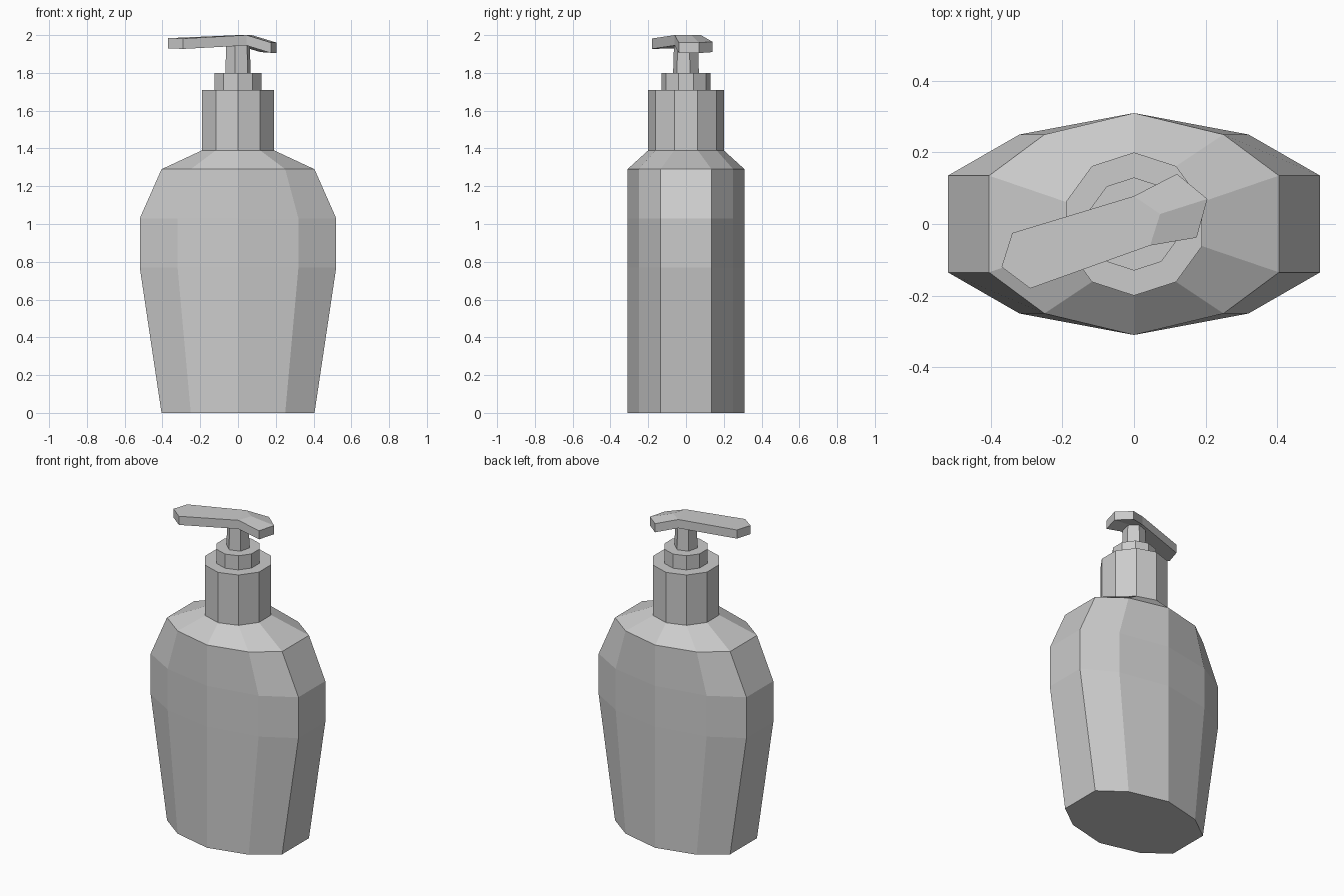
import bpy
import bmesh
import math

cube = bpy.data.objects.get("Cube")
if cube:
    bpy.data.objects.remove(cube)

grey = bpy.data.materials.new("light_grey_plastic")
grey.use_nodes = True
GREY = (0.6, 0.6, 0.6, 1)
grey.diffuse_color = GREY
grey.node_tree.nodes["Principled BSDF"].inputs["Base Color"].default_value = GREY


def finish(name, bm):
    bmesh.ops.recalc_face_normals(bm, faces=bm.faces)
    mesh = bpy.data.meshes.new(name)
    bm.to_mesh(mesh)
    bm.free()
    mesh.materials.append(grey)
    bpy.context.collection.objects.link(bpy.data.objects.new(name, mesh))


def loft(name, rings):
    """Join rings of points with side faces and close both ends."""
    bm = bmesh.new()
    loops = [[bm.verts.new(p) for p in ring] for ring in rings]
    n = len(loops[0])
    for low, high in zip(loops, loops[1:]):
        for i in range(n):
            j = (i + 1) % n
            bm.faces.new((low[i], low[j], high[j], high[i]))
    bm.faces.new(loops[0])
    bm.faces.new(loops[-1])
    finish(name, bm)


def circle(radius, z, sides=10, start=-90):
    angles = [math.radians(start + 360 * i / sides) for i in range(sides)]
    return [(radius * math.cos(a), radius * math.sin(a), z) for a in angles]


def oval(wide, mid, z):
    """Ten-sided flattened outline, mirrored from one quarter."""
    right = [(mid, -0.25), (wide, -0.135), (wide, 0.135), (mid, 0.25)]
    left = [(-x, -y) for x, y in right]
    return [(x, y, z) for x, y in [(0, -0.31)] + right + [(0, 0.31)] + left]


# Bottle: tapered foot, wide waist, sloping shoulder
loft("bottle_body", [oval(0.405, 0.25, 0), oval(0.52, 0.32, 0.77),
                     oval(0.52, 0.32, 1.03), oval(0.405, 0.25, 1.29),
                     circle(0.2, 1.39)])

# Collar, upper ring and pump stem
loft("screw_collar", [circle(0.2, 1.39), circle(0.2, 1.71)])
loft("collar_ring", [circle(0.13, 1.71), circle(0.13, 1.8)])
loft("pump_stem", [circle(0.07, 1.8, 6, 17), circle(0.065, 1.96, 6, 17)])

# Pump head: long spout bar and a short drooping thumb rest
outline = [(-0.37, -0.12, 1.985), (-0.29, -0.18, 1.982), (0.045, -0.06, 2),
           (0.175, -0.038, 1.96), (0.205, 0.07, 1.96), (0.12, 0.14, 1.965),
           (0, 0.078, 2), (-0.34, -0.025, 1.985)]
ridge = (0.073, 0.028, 2)
bm = bmesh.new()
top = [bm.verts.new(p) for p in outline + [ridge]]
bottom = [bm.verts.new((x, y, z - 0.055)) for x, y, z in outline + [ridge]]
for layer in (top, bottom):
    for face in ((0, 1, 2, 6, 7), (2, 8, 6), (2, 3, 4, 8), (8, 4, 5, 6)):
        bm.faces.new([layer[i] for i in face])
for i in range(len(outline)):
    j = (i + 1) % len(outline)
    bm.faces.new((bottom[i], bottom[j], top[j], top[i]))
finish("pump_head", bm)
